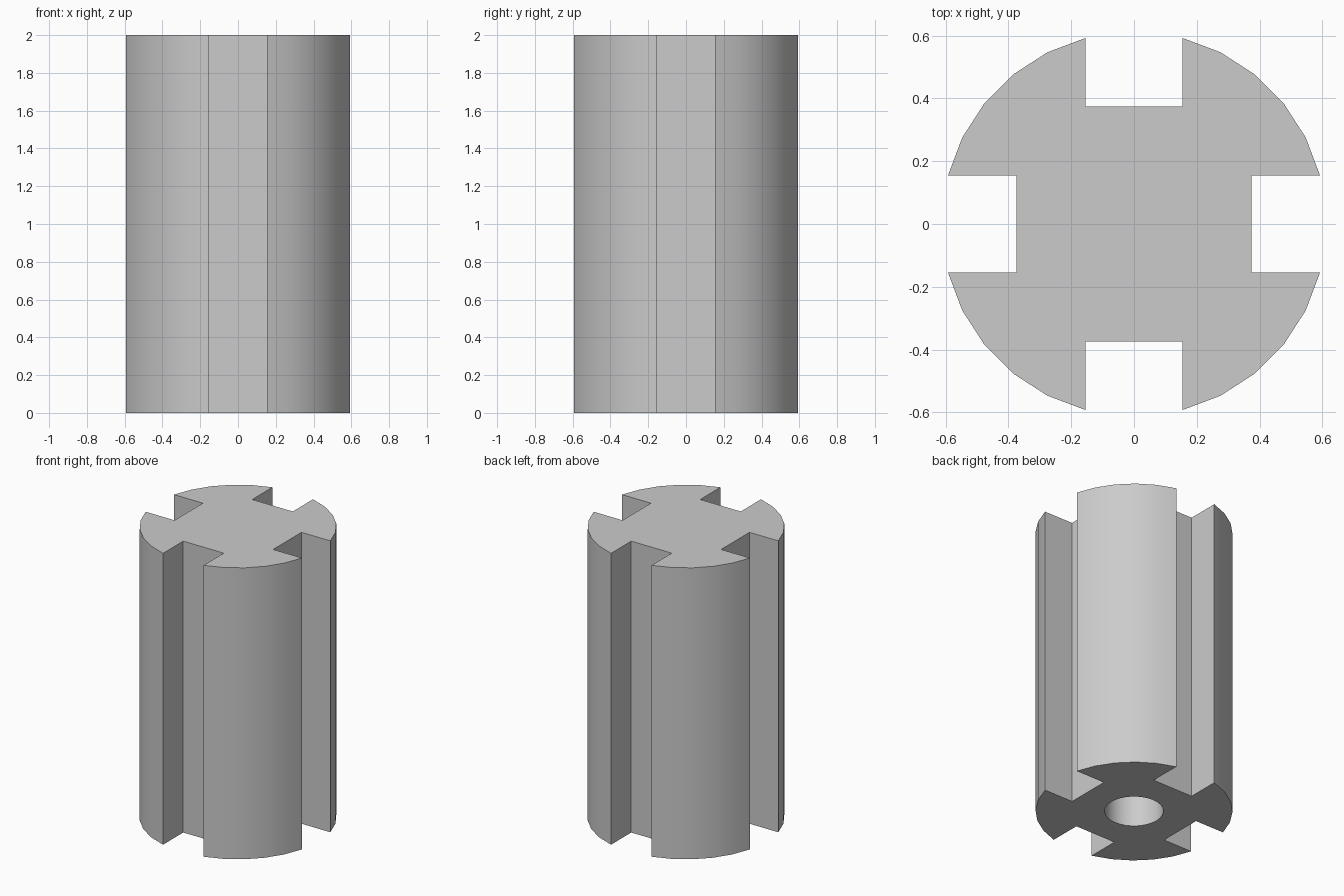
import bpy, bmesh
from math import atan2, cos, sin, hypot, pi, radians

if "Cube" in bpy.data.objects:
    bpy.data.objects.remove(bpy.data.objects["Cube"])

HEIGHT = 2.0
SLOT_HALF = 0.154      # half the slot width
SLOT_FLOOR = 0.374     # slot floor distance from the axis
RIM = 0.593            # slot mouth distance from the axis
BORE_RADIUS, BORE_DEPTH = 0.183, 1.0
ARC_STEPS = 5

grey = bpy.data.materials.new("light grey")
grey.use_nodes = True
colour = (0.6, 0.6, 0.6, 1)
grey.diffuse_color = colour
grey.node_tree.nodes["Principled BSDF"].inputs["Base Color"].default_value = colour


def prism(name, outline, z0, z1):
    """Extrude a closed outline between two heights."""
    bm = bmesh.new()
    base = bm.faces.new([bm.verts.new((x, y, z0)) for x, y in outline])
    top = bmesh.ops.extrude_face_region(bm, geom=[base], use_keep_orig=True)
    verts = [g for g in top["geom"] if isinstance(g, bmesh.types.BMVert)]
    bmesh.ops.translate(bm, verts=verts, vec=(0, 0, z1 - z0))
    bmesh.ops.recalc_face_normals(bm, faces=bm.faces)
    mesh = bpy.data.meshes.new(name)
    bm.to_mesh(mesh)
    bm.free()
    mesh.materials.append(grey)
    obj = bpy.data.objects.new(name, mesh)
    bpy.context.collection.objects.link(obj)
    return obj


# One quarter of the cross-section: slot corner, then the outer arc
radius = hypot(RIM, SLOT_HALF)
start = atan2(SLOT_HALF, RIM)
step = (pi / 2 - 2 * start) / ARC_STEPS
quarter = [(SLOT_FLOOR, SLOT_HALF)]
quarter += [(radius * cos(start + i * step), radius * sin(start + i * step))
            for i in range(ARC_STEPS + 1)]
quarter.append((SLOT_HALF, SLOT_FLOOR))

# Repeat the quarter around the axis
outline = []
for turn in range(4):
    outline += quarter
    quarter = [(-y, x) for x, y in quarter]
body = prism("slotted_cylinder", outline, 0, HEIGHT)

# Blind round bore in the underside
circle = [(BORE_RADIUS * cos(2 * pi * i / 32), BORE_RADIUS * sin(2 * pi * i / 32))
          for i in range(32)]
cutter = prism("bore_cutter", circle, -0.1, BORE_DEPTH)
cutter.hide_render = True
cut = body.modifiers.new("bore", "BOOLEAN")
cut.operation = "DIFFERENCE"
cut.solver = "EXACT"
cut.object = cutter

# Apply the cut, drop the cutter and smooth the curved walls
bpy.ops.object.select_all(action="DESELECT")
body.select_set(True)
bpy.context.view_layer.objects.active = body
bpy.ops.object.modifier_apply(modifier=cut.name)
bpy.data.objects.remove(cutter)
bpy.ops.object.shade_smooth_by_angle(angle=radians(30))
